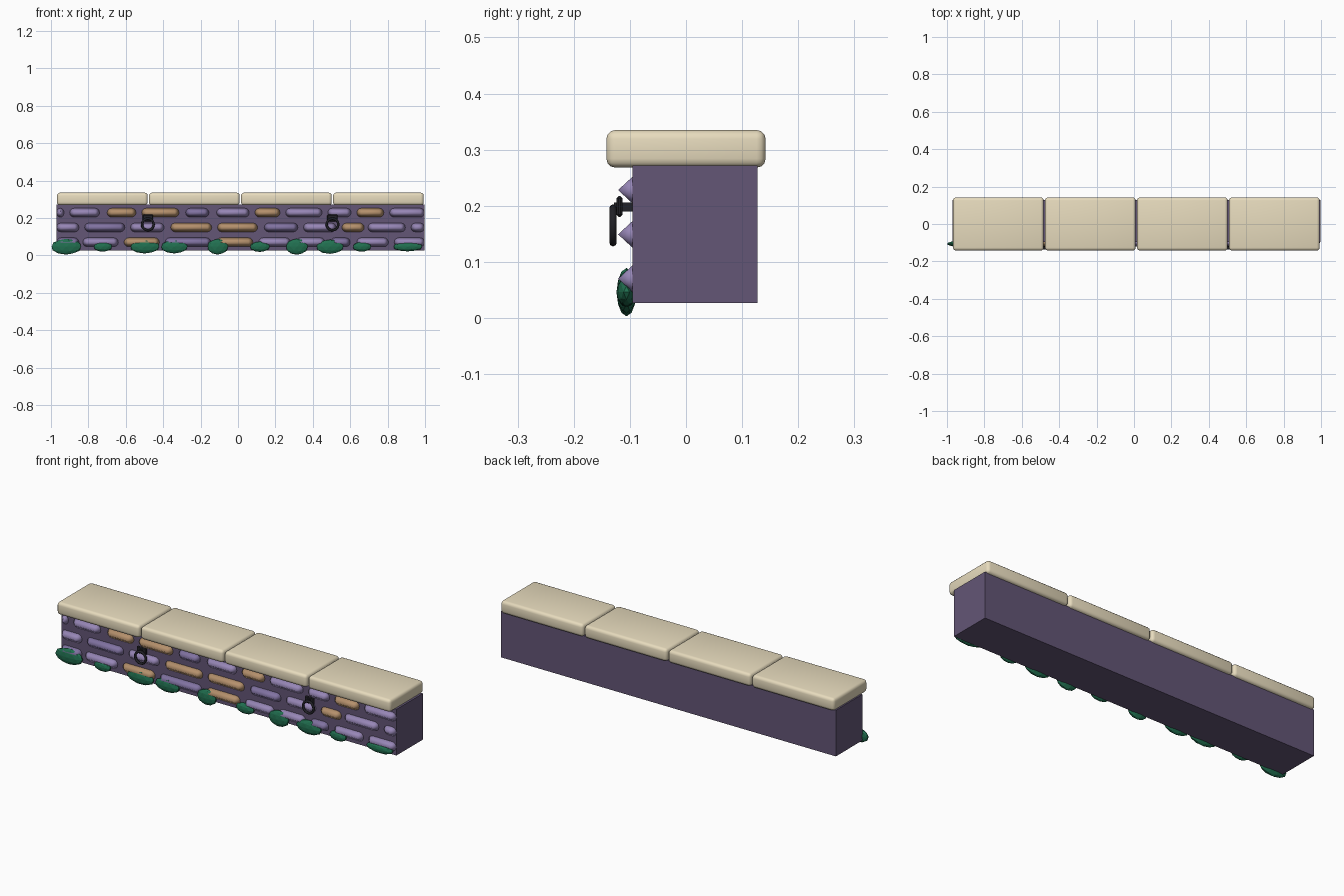
import bpy, bmesh, math

if "Cube" in bpy.data.objects:
    bpy.data.objects.remove(bpy.data.objects["Cube"])


def material(name, rgb):
    m = bpy.data.materials.new(name)
    m.diffuse_color = (*rgb, 1)
    m.use_nodes = True
    m.node_tree.nodes["Principled BSDF"].inputs["Base Color"].default_value = m.diffuse_color
    return m


CREAM = material("cream", (0.80, 0.71, 0.51))
MORTAR = material("mortar", (0.125, 0.092, 0.18))
LILAC = material("lilac", (0.31, 0.24, 0.47))
VIOLET = material("violet", (0.22, 0.17, 0.36))
TAN = material("tan", (0.46, 0.28, 0.15))
GREEN = material("green", (0.015, 0.16, 0.08))
IRON = material("iron", (0.015, 0.015, 0.02))


def box(name, lo, hi, mat, bevel=0, segments=3):
    bpy.ops.mesh.primitive_cube_add(size=1, location=[(a + b) / 2 for a, b in zip(lo, hi)])
    ob = bpy.context.object
    ob.name = name
    ob.scale = [b - a for a, b in zip(lo, hi)]
    bpy.ops.object.transform_apply(location=False, rotation=False, scale=True)
    ob.data.materials.append(mat)
    if bevel:
        mod = ob.modifiers.new("bevel", "BEVEL")
        mod.width, mod.segments = bevel, segments
        bpy.ops.object.modifier_apply(modifier="bevel")
        bpy.ops.object.shade_smooth_by_angle(angle=math.radians(35))
    return ob


def stone(name, x0, x1, z, mat, y=-0.095, depth=0.026, r=0.024):
    """Pill outline against the wall, rising to a ridge in front and behind."""
    r_end = min(r, (x1 - x0) / 2 - 0.001)
    bm = bmesh.new()
    n = 6
    rim, ends = [], []
    for cx, start in ((x1 - r_end, -math.pi / 2), (x0 + r_end, math.pi / 2)):
        arc = []
        for i in range(n + 1):
            a = start + math.pi * i / n
            arc.append(bm.verts.new((cx + r_end * math.cos(a), y, z + r * math.sin(a))))
        rim.append(arc)
        ends.append([bm.verts.new((cx, y + s * depth, z)) for s in (-1, 1)])
    for side in (0, 1):
        for k in (0, 1):
            for a, b in zip(rim[k], rim[k][1:]):
                bm.faces.new((a, b, ends[k][side]))
            bm.faces.new((rim[k][-1], rim[1 - k][0], ends[1 - k][side], ends[k][side]))
    bmesh.ops.recalc_face_normals(bm, faces=bm.faces)
    for f in bm.faces:
        f.smooth = True
    me = bpy.data.meshes.new(name)
    bm.to_mesh(me)
    bm.free()
    me.materials.append(mat)
    bpy.context.collection.objects.link(bpy.data.objects.new(name, me))


# wall body
box("wall_core", (-0.97, -0.095, 0.027), (0.998, 0.127, 0.272), MORTAR)

# cap stones
for i in range(4):
    x = -0.968 + i * 0.492
    box(f"cap_stone_{i + 1}", (x, -0.142, 0.268), (x + 0.485, 0.142, 0.335), CREAM, 0.016)

# stone courses: start, end, colour
P, V, T = LILAC, VIOLET, TAN
courses = {
    0.228: [(-.97, -.93, P), (-.90, -.74, P), (-.70, -.545, T), (-.515, -.315, T), (-.28, -.155, V),
            (-.115, .06, P), (.09, .225, T), (.255, .45, P), (.48, .605, P), (.635, .78, T), (.81, .998, P)],
    0.149: [(-.97, -.85, P), (-.82, -.605, V), (-.575, -.395, P), (-.36, -.14, T), (-.11, .105, T),
            (.14, .32, V), (.35, .525, P), (.555, .675, T), (.695, .895, P), (.925, .998, P)],
    0.070: [(-.97, -.85, V), (-.83, -.64, P), (-.61, -.42, T), (-.39, -.145, V), (-.115, .08, T),
            (.11, .28, P), (.31, .465, P), (.495, .60, V), (.635, .805, P), (.835, .998, P)],
}
for row, (z, items) in enumerate(courses.items()):
    for i, (a, b, m) in enumerate(items):
        stone(f"stone_{row + 1}_{i + 1}", a, b, z, m)

# moss clumps along the foot: x, half width, half height
clumps = [(-.918, .082, .042), (-.722, .05, .027), (-.498, .08, .036), (-.34, .073, .036), (-.108, .057, .042),
          (.117, .054, .028), (.315, .06, .043), (.492, .075, .038), (.663, .05, .027), (.908, .08, .025)]
for i, (x, w, h) in enumerate(clumps):
    bpy.ops.mesh.primitive_ico_sphere_add(subdivisions=2, radius=1, location=(x, -0.106, 0.046))
    ob = bpy.context.object
    ob.name = f"moss_clump_{i + 1}"
    ob.scale = (w, 0.018, h)
    ob.data.materials.append(GREEN)

# iron mooring rings and their brackets
for i, x in enumerate((-0.482, 0.505)):
    box(f"ring_bracket_{i + 1}", (x - 0.028, -0.124, 0.180), (x + 0.028, -0.113, 0.217), IRON, 0.004, 1)
    box(f"bracket_pin_{i + 1}", (x - 0.008, -0.128, 0.190), (x + 0.008, -0.09, 0.206), IRON)
    bpy.ops.mesh.primitive_torus_add(location=(x, -0.130, 0.165), rotation=(math.pi / 2, 0, 0),
                                     major_radius=0.031, minor_radius=0.0065,
                                     major_segments=20, minor_segments=8)
    ob = bpy.context.object
    ob.name = f"iron_ring_{i + 1}"
    ob.data.materials.append(IRON)
    bpy.ops.object.shade_smooth()
